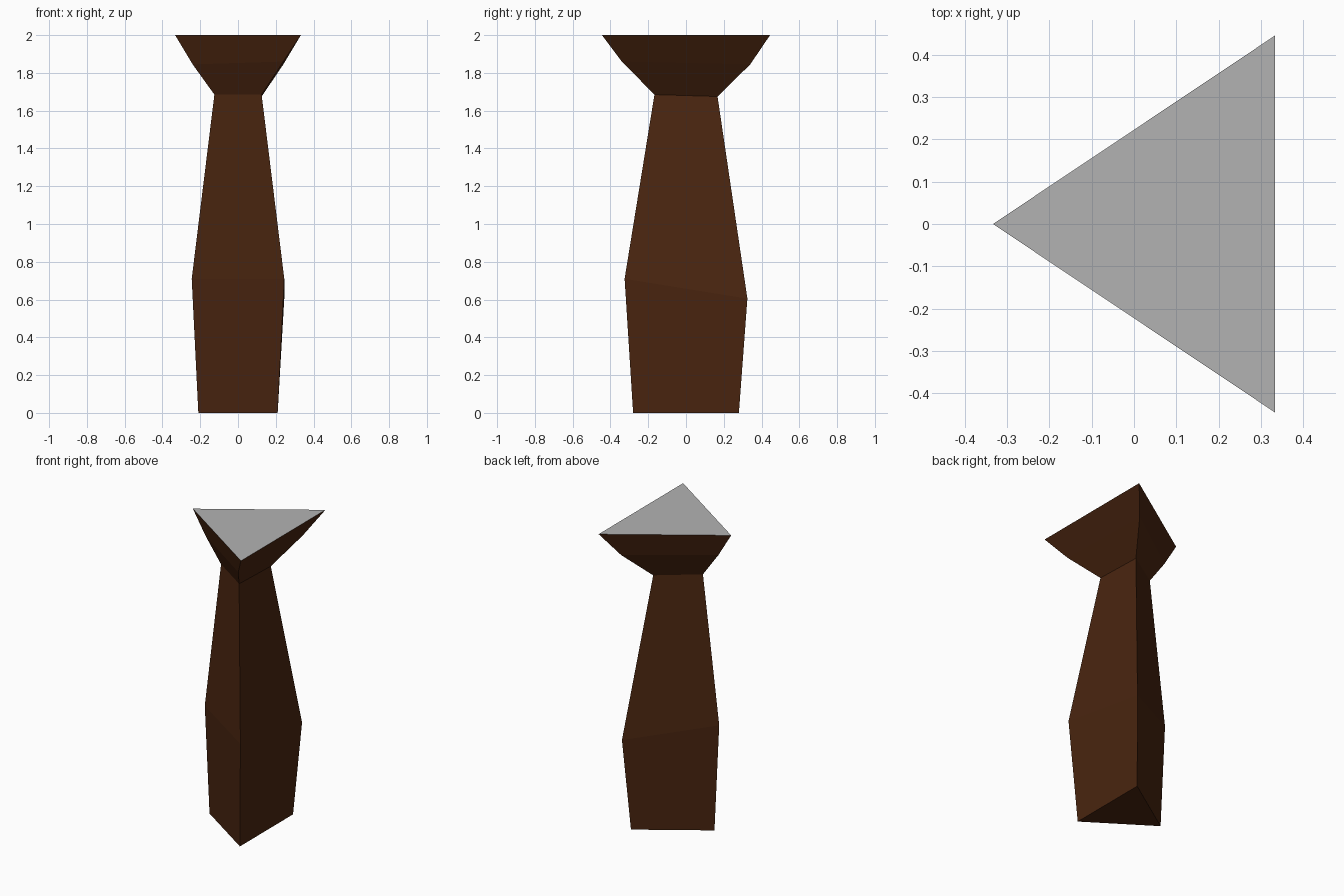
import bpy
import bmesh

if "Cube" in bpy.data.objects:
    bpy.data.objects.remove(bpy.data.objects["Cube"])


def material(name, color):
    m = bpy.data.materials.new(name)
    m.diffuse_color = (*color, 1)
    m.use_nodes = True
    m.node_tree.nodes["Principled BSDF"].inputs["Base Color"].default_value = m.diffuse_color
    return m


# Rings: half width x, half depth y, heights of the (-x, -y, +y) corners
RINGS = [
    (0.21, 0.28, (0.0, 0.0, 0.0)),         # foot
    (0.245, 0.325, (0.71, 0.71, 0.605)),   # uneven belly
    (0.125, 0.167, (1.685, 1.685, 1.675)), # neck
    (0.24, 0.34, (1.845, 1.86, 1.845)),    # flare
    (0.333, 0.445, (2.0, 2.0, 2.0)),       # flat top
]

bm = bmesh.new()
rings = []
for hx, hy, heights in RINGS:
    corners = [(-hx, 0), (hx, -hy), (hx, hy)]
    rings.append([bm.verts.new((x, y, z)) for (x, y), z in zip(corners, heights)])

# Side faces
for lower, upper in zip(rings, rings[1:]):
    for i in range(3):
        j = (i + 1) % 3
        bm.faces.new((lower[i], lower[j], upper[j], upper[i]))

# Underside and grey top
bm.faces.new(rings[0][::-1])
bm.faces.new(rings[-1]).material_index = 1
bmesh.ops.recalc_face_normals(bm, faces=bm.faces[:])

mesh = bpy.data.meshes.new("triangular_pillar")
bm.to_mesh(mesh)
bm.free()
mesh.materials.append(material("dark brown", (0.068, 0.0185, 0.005)))
mesh.materials.append(material("grey", (0.45, 0.45, 0.45)))
pillar = bpy.data.objects.new("triangular_pillar", mesh)
bpy.context.collection.objects.link(pillar)
